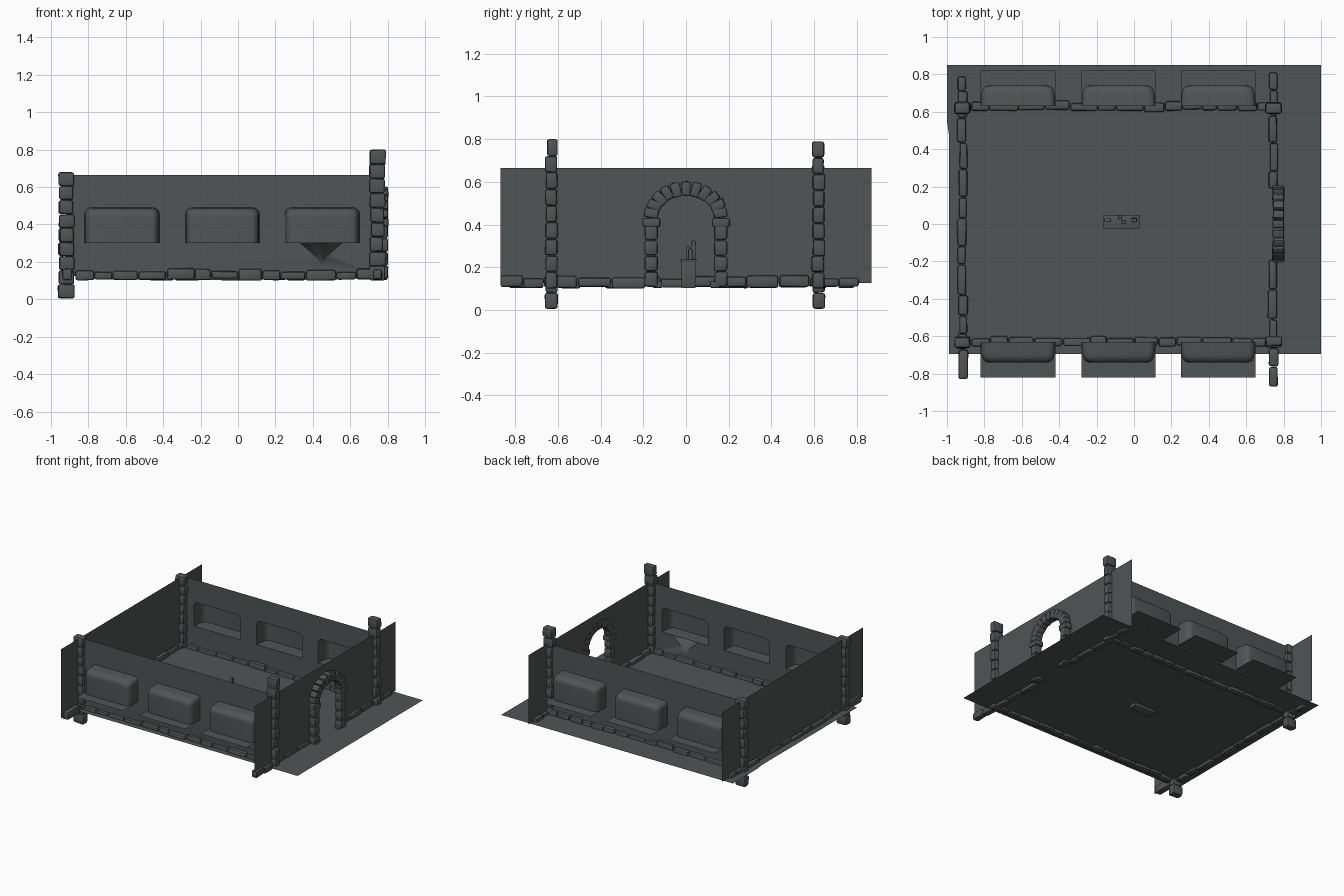
import bpy, bmesh, math, random
from mathutils import Matrix, Vector

if "Cube" in bpy.data.objects:
    bpy.data.objects.remove(bpy.data.objects["Cube"])
random.seed(4)

mat = bpy.data.materials.new("dark slate grey")
mat.diffuse_color = (0.08, 0.09, 0.09, 1)
mat.use_nodes = True
mat.node_tree.nodes["Principled BSDF"].inputs["Base Color"].default_value = mat.diffuse_color

WALL_LOW, WALL_TOP, SILL = 0.125, 0.665, 0.30


def finish(bm, name, angle=40):
    me = bpy.data.meshes.new(name)
    bm.to_mesh(me)
    bm.free()
    ob = bpy.data.objects.new(name, me)
    bpy.context.collection.objects.link(ob)
    me.materials.append(mat)
    bpy.ops.object.select_all(action='DESELECT')
    ob.select_set(True)
    bpy.context.view_layer.objects.active = ob
    bpy.ops.object.shade_smooth_by_angle(angle=math.radians(angle))
    return ob


def stone(bm, pos, size, rot=None, jit=0.09, round_off=0.2):
    """One roughly cut, rounded block."""
    m = Matrix.Translation(pos) @ (rot or Matrix.Identity(4))
    b = bmesh.new()
    bmesh.ops.create_cube(b, size=1)
    for v in b.verts:
        for i in range(3):
            v.co[i] = (v.co[i] * (1 + random.uniform(-jit, jit))) * size[i]
    bmesh.ops.bevel(b, geom=b.edges[:], offset=min(size) * round_off,
                    segments=2, profile=0.5, affect='EDGES')
    b.transform(m)
    tmp = bpy.data.meshes.new("tmp")
    b.to_mesh(tmp)
    b.free()
    bm.from_mesh(tmp)
    bpy.data.meshes.remove(tmp)


def stone_row(name, axis, fixed, start, end):
    """Row of long base stones along axis 0 (x) or 1 (y)."""
    bm = bmesh.new()
    t = start
    while t < end - 0.03:
        ln = min(random.uniform(0.08, 0.17), end - t)
        if end - t - ln < 0.05:
            ln = end - t
        low, high = random.uniform(0.10, 0.112), random.uniform(0.145, 0.165)
        pos = [fixed + random.uniform(-0.006, 0.006)] * 3
        pos[axis], pos[2] = t + ln / 2, (low + high) / 2
        size = [random.uniform(0.04, 0.052)] * 3
        size[axis], size[2] = ln * 0.97, high - low
        stone(bm, pos, size, jit=0.06, round_off=0.25)
        t += ln
    finish(bm, name)


def post(name, x, y, z0, z1):
    """Corner pillar of stacked stones."""
    bm = bmesh.new()
    n = 9
    for i in range(n):
        h = (z1 - z0) / n
        w = 0.085 if i in (0, n - 1) else random.uniform(0.07, 0.085)
        stone(bm, (x + random.uniform(-.004, .004), y + random.uniform(-.004, .004), z0 + (i + .5) * h),
              (w, random.uniform(0.05, 0.062), h * 0.98), jit=0.07)
    finish(bm, name)


# floor sheet
bm = bmesh.new()
bm.faces.new([bm.verts.new((x, y, WALL_LOW)) for x, y in
              ((-0.99, -0.695), (1, -0.695), (1, 0.85), (-1, 0.85), (-1, 0.55), (-0.99, 0.48))])
finish(bm, "floor")

# plain left wall
bm = bmesh.new()
bm.faces.new([bm.verts.new((-0.92, y, z)) for y, z in
              ((-0.87, WALL_LOW), (-0.87, WALL_TOP), (0.87, WALL_TOP), (0.87, WALL_LOW))])
finish(bm, "left_wall")

# right wall with arched doorway
bm = bmesh.new()
arch = [(-0.145 * math.cos(a), 0.40 + 0.145 * math.sin(a)) for a in
        [math.pi * i / 16 for i in range(17)]]
outline = ([(-0.87, WALL_LOW), (-0.145, WALL_LOW)] + arch +
           [(0.145, WALL_LOW), (0.87, WALL_LOW), (0.87, WALL_TOP), (-0.87, WALL_TOP)])
bm.faces.new([bm.verts.new((0.75, y, z)) for y, z in outline])
finish(bm, "right_wall")


def window_outline(x0, x1, inset=0.0):
    """Rectangle with rounded top corners, left foot to right foot."""
    r, top = 0.035, 0.49 - inset
    x0, x1 = x0 + inset, x1 - inset
    pts = [(x0, SILL)]
    for cx, a0 in ((x0 + r, math.pi), (x1 - r, math.pi / 2)):
        for i in range(6):
            a = a0 - math.pi / 2 * i / 5
            pts.append((cx + r * math.cos(a), top - r + r * math.sin(a)))
    return pts + [(x1, SILL)]


def chute_row(s, n=9):
    """Row of the sagging chute below one window: (x, z, depth)."""
    half = 0.11 * (1 - s) ** 1.4 + 0.002
    return [(0.445 + half * u, SILL - 0.12 * s, 0.09 * (1 - s) ** 1.6 * math.cos(u * math.pi / 2))
            for u in [-1 + 2 * i / (n - 1) for i in range(n)]]


WINDOWS = ((-0.82, -0.42), (-0.28, 0.115), (0.25, 0.65))


def window_wall(name, y, side, chute):
    bm = bmesh.new()

    def loop(pts):
        vs = [bm.verts.new((x, y, z)) for x, z in pts]
        return [bm.edges.new((vs[i], vs[(i + 1) % len(vs)])) for i in range(len(vs))]

    edges = loop([(-0.92, WALL_LOW), (0.75, WALL_LOW), (0.75, WALL_TOP), (-0.92, WALL_TOP)])
    rows = [chute_row(i / 8) for i in range(9)]
    for k, (x0, x1) in enumerate(WINDOWS):
        pts = window_outline(x0, x1)
        if chute and k == 2:
            pts += [r[-1][:2] for r in rows] + [r[0][:2] for r in reversed(rows)]
        edges += loop(pts)
    bmesh.ops.triangle_fill(bm, edges=edges, use_beauty=True, normal=(0, side, 0))

    def skin(grid):
        vs = [[bm.verts.new(p) for p in row] for row in grid]
        for a, b in zip(vs, vs[1:]):
            for i in range(len(a) - 1):
                bm.faces.new((a[i], a[i + 1], b[i + 1], b[i]))
        return vs

    # alcove shells bulging outward, each on a flat ledge
    for x0, x1 in WINDOWS:
        prof = [(0, 0), (0.055, 0.004)] + [
            (0.055 + 0.055 * math.sin(a), 0.004 + 0.034 * (1 - math.cos(a)))
            for a in [math.pi / 2 * i / 5 for i in range(1, 6)]]
        vs = skin([[(x, y + side * d, z) for x, z in window_outline(x0, x1, ins)]
                   for d, ins in prof])
        bm.faces.new(vs[-1])
        skin([[(x0, y, SILL), (x1, y, SILL)],
              [(x0, y + side * 0.19, SILL), (x1, y + side * 0.19, SILL)]])
    if chute:
        skin([[(x, y + side * d, z) for x, z, d in r] for r in rows])
    bmesh.ops.remove_doubles(bm, verts=bm.verts[:], dist=0.0004)
    bmesh.ops.recalc_face_normals(bm, faces=bm.faces[:])
    finish(bm, name, 50)


window_wall("front_wall", -0.63, -1, True)
window_wall("back_wall", 0.63, 1, False)

# base stones along the walls, with a gap at the door
stone_row("front_base_stones", 0, -0.63, -0.87, 0.75)
stone_row("back_base_stones", 0, 0.63, -0.87, 0.75)
stone_row("left_base_stones", 1, -0.917, -0.83, 0.79)
stone_row("right_base_stones_front", 1, 0.743, -0.87, -0.19)
stone_row("right_base_stones_back", 1, 0.743, 0.19, 0.81)

# corner pillars
for tag, y in (("front", -0.63), ("back", 0.62)):
    post(tag + "_left_post", -0.917, y, 0.005, 0.68)
    post(tag + "_right_post", 0.743, y, 0.10, 0.80 if y < 0 else 0.79)

# door surround: stacked jambs, imposts and a ring of wedge stones
bm = bmesh.new()
AX = 0.772
for s in (-1, 1):
    for i in range(4):
        h = 0.073
        stone(bm, (AX, s * 0.163, 0.107 + (i + .5) * h), (0.06, 0.062, h * 0.98), jit=0.07)
    stone(bm, (AX, s * 0.163, 0.41), (0.066, 0.083, 0.042), jit=0.05)
    stone(bm, (AX, s * 0.135, 0.118), (0.05, 0.045, 0.03))
N = 11
for i in range(N):
    a = math.pi * (i + 0.5) / N
    stone(bm, (AX, 0.163 * math.cos(a), 0.435 + 0.133 * math.sin(a)),
          (0.06, 0.068, 0.045), Matrix.Rotation(a, 4, 'X'), jit=0.08)
finish(bm, "door_arch")

# small table in the middle with odds and ends on it
bm = bmesh.new()
stone(bm, (-0.068, 0.012, 0.165), (0.19, 0.066, 0.125), jit=0.02, round_off=0.03)
stone(bm, (-0.068, 0.012, 0.23), (0.195, 0.074, 0.012), jit=0.01, round_off=0.1)
finish(bm, "table")
bm = bmesh.new()
for x, y, w, h in ((-0.14, 0.02, 0.035, 0.04), (-0.075, 0.035, 0.02, 0.085),
                   (-0.055, 0.01, 0.025, 0.06), (0.0, 0.02, 0.03, 0.05)):
    stone(bm, (x, y, 0.235 + h / 2), (w, 0.02, h), jit=0.15)
finish(bm, "table_items")
